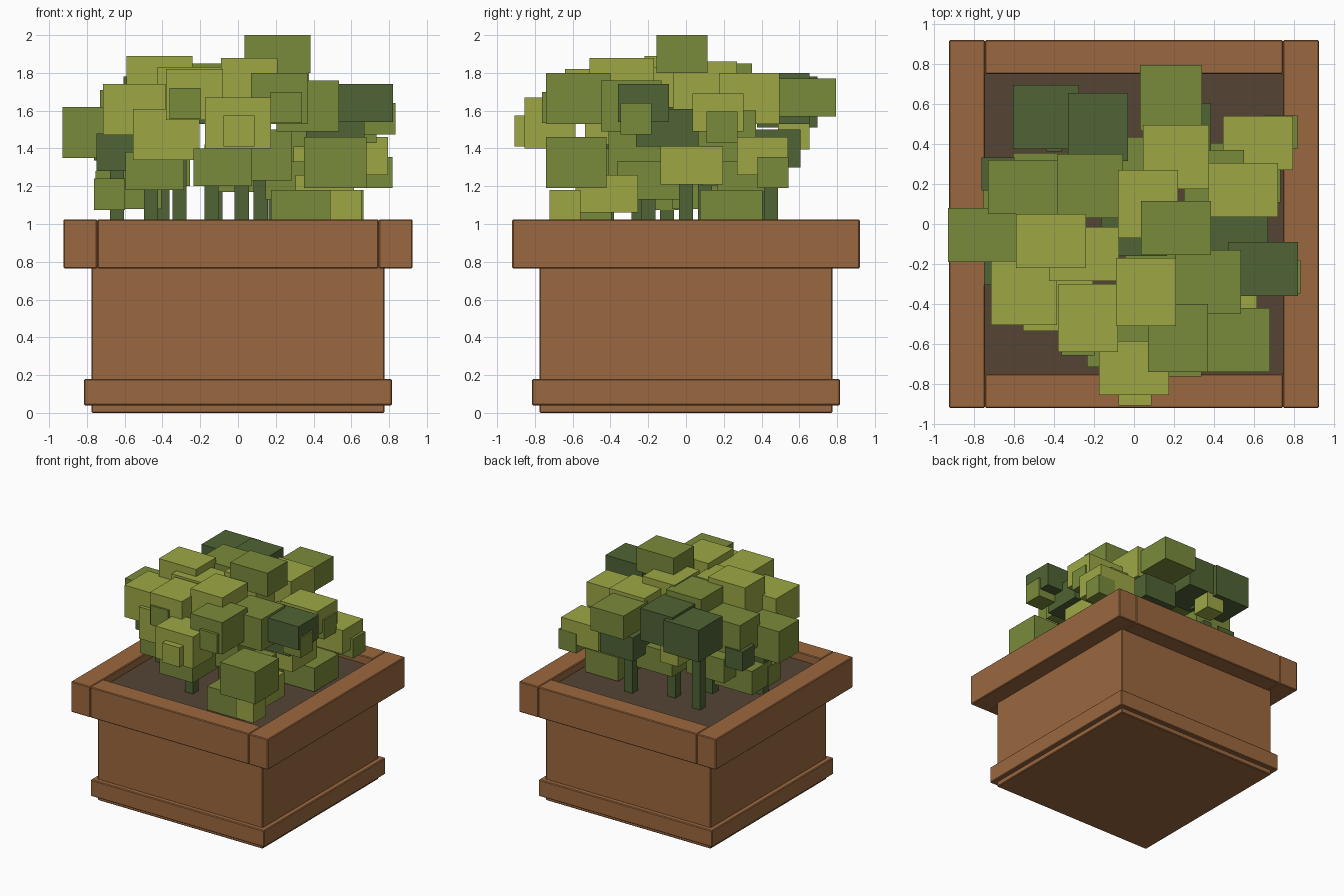
import bpy
import bmesh
from mathutils import Matrix, Vector

default_cube = bpy.data.objects.get("Cube")
if default_cube:
    bpy.data.objects.remove(default_cube, do_unlink=True)


def material(name, red, green, blue):
    mat = bpy.data.materials.new(name)
    mat.use_nodes = True
    mat.diffuse_color = (red, green, blue, 1)
    shader = mat.node_tree.nodes["Principled BSDF"]
    shader.inputs["Base Color"].default_value = (red, green, blue, 1)
    return mat


clay = material("terracotta", .33, .14, .05)
earth = material("dark soil", .09, .058, .036)
light = material("light leaf green", .34, .39, .06)
mid = material("middle leaf green", .195, .258, .044)
dark = material("dark leaf green", .08, .127, .035)


def block(name, mat, centre, size):
    """Flat-sided box given by its centre and full size."""
    bm = bmesh.new()
    bmesh.ops.create_cube(bm, size=1)
    matrix = Matrix.Translation(centre) @ Matrix.Diagonal(Vector(size)).to_4x4()
    bmesh.ops.transform(bm, matrix=matrix, verts=bm.verts)
    mesh = bpy.data.meshes.new(name)
    bm.to_mesh(mesh)
    bm.free()
    mesh.materials.append(mat)
    obj = bpy.data.objects.new(name, mesh)
    bpy.context.collection.objects.link(obj)
    return obj


def bevel(obj):
    modifier = obj.modifiers.new("soft edge", "BEVEL")
    modifier.width = .006
    modifier.segments = 1


# Planter: body, foot band, rim boards and soil
bevel(block("planter_body", clay, (0, 0, .44), (1.55, 1.55, .88)))
bevel(block("planter_foot_band", clay, (0, 0, .11), (1.63, 1.63, .14)))
for side, label in ((-1, "right"), (1, "left")):
    bevel(block("rim_board_" + label, clay, (side * .835, 0, .895), (.18, 1.84, .26)))
for side, label in ((-1, "front"), (1, "back")):
    bevel(block("rim_board_" + label, clay, (0, side * .835, .895), (1.49, .17, .26)))
block("soil", earth, (0, 0, .91), (1.5, 1.5, .1))

# Stems
for x, y in ((-.64, -.1), (-.4, .4), (-.46, -.25), (-.31, .1),
             (-.14, -.42), (-.12, .33), (.02, -.2), (.12, 0), (.2, .45)):
    block("stem", dark, (x, y, 1.17), (.075, .075, .5))

# Leaf block shapes
wide = (.35, .27, .27)
deep = (.3, .34, .27)
square = (.33, .32, .27)
wide_flat = (.35, .27, .2)
deep_flat = (.31, .33, .2)
nub = (.165, .165, .165)


def leaf(mat, shape, x, y, top):
    block("leaf_block", mat, (x, y, top - shape[2] / 2), shape)


# Crown leaves
leaf(mid, wide_flat, .21, -.02, 2)
leaf(light, wide, -.415, -.085, 1.89)
leaf(light, deep, .06, -.34, 1.88)
leaf(light, deep, .07, .1, 1.86)
leaf(light, wide, -.25, -.15, 1.83)
leaf(mid, square, -.22, .19, 1.85)
leaf(light, deep, -.23, -.47, 1.82)
leaf(light, square, .21, .335, 1.8)
leaf(mid, deep, .22, -.57, 1.8)

# Upper ring of leaves
leaf(dark, square, -.44, .535, 1.78)
leaf(dark, deep, -.18, .485, 1.8)
leaf(mid, deep_flat, .185, .63, 1.77)
leaf(mid, square, .37, -.29, 1.76)
leaf(dark, wide_flat, .645, -.225, 1.74)
leaf(light, square, -.55, -.345, 1.74)
leaf(mid, wide, -.555, .185, 1.71)
leaf(light, wide_flat, .545, .17, 1.69)
leaf(light, wide, 0, -.72, 1.67)
leaf(dark, deep_flat, .515, -.1, 1.61)
leaf(mid, wide, -.755, -.055, 1.62)
leaf(mid, deep, .4, .2, 1.6)
leaf(light, wide, -.38, -.4, 1.61)
leaf(dark, square, 0, 0, 1.62)

# Lower ring of leaves
leaf(dark, deep_flat, .23, .44, 1.5)
leaf(dark, deep_flat, -.595, -.14, 1.48)
leaf(mid, square, .515, -.58, 1.46)
leaf(light, wide_flat, .62, .405, 1.46)
leaf(light, deep_flat, .45, .03, 1.41)
leaf(mid, square, .12, -.25, 1.5)
leaf(mid, deep_flat, -.08, -.55, 1.4)
leaf(mid, wide_flat, -.43, .22, 1.4)
leaf(mid, deep_flat, -.44, -.3, 1.38)
leaf(mid, wide_flat, 0, .3, 1.37)
leaf(mid, deep_flat, .3, -.2, 1.33)
leaf(mid, wide_flat, -.58, .06, 1.28)
leaf(light, deep_flat, .46, -.42, 1.26)
leaf(mid, wide_flat, .35, -.53, 1.18)
leaf(mid, deep_flat, .51, .24, 1.18)

# Small nubs poking out of the larger leaves
leaf(mid, nub, -.28, -.575, 1.72)
leaf(mid, nub, .255, -.68, 1.7)
leaf(light, nub, .005, -.825, 1.575)
leaf(mid, nub, .75, -.265, 1.64)
leaf(mid, nub, .65, .19, 1.595)
leaf(mid, nub, .735, .46, 1.355)
leaf(light, nub, -.3, .57, 1.56)
leaf(light, nub, .57, -.64, 1.18)
leaf(dark, nub, -.68, .25, 1.5)
leaf(mid, nub, -.68, -.1, 1.24)
